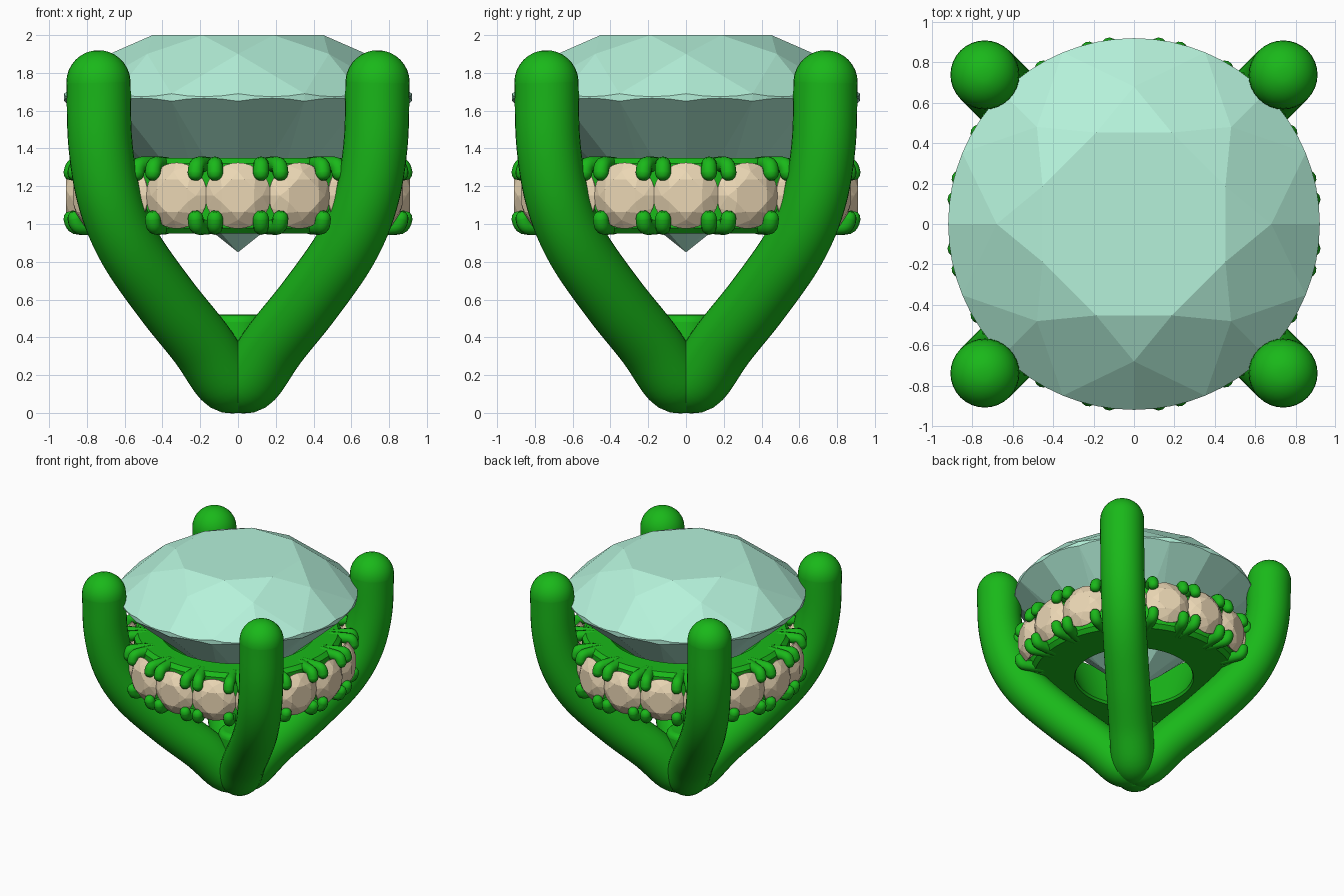
import bpy, bmesh
from math import sin, cos, pi, radians
from mathutils import Vector, Matrix

if "Cube" in bpy.data.objects:
    bpy.data.objects.remove(bpy.data.objects["Cube"])


def material(name, rgb):
    m = bpy.data.materials.new(name)
    m.diffuse_color = (*rgb, 1)
    m.use_nodes = True
    m.node_tree.nodes["Principled BSDF"].inputs["Base Color"].default_value = m.diffuse_color
    return m


METAL = material("green_metal", (0.01, 0.48, 0.01))
GEM = material("mint_gem", (0.46, 0.88, 0.70))
SMALL = material("cream_gem", (0.83, 0.68, 0.46))


def finish(name, bm, mat, smooth=None):
    bmesh.ops.recalc_face_normals(bm, faces=bm.faces)
    me = bpy.data.meshes.new(name)
    bm.to_mesh(me)
    bm.free()
    me.materials.append(mat)
    ob = bpy.data.objects.new(name, me)
    bpy.context.collection.objects.link(ob)
    if smooth:
        bpy.ops.object.select_all(action='DESELECT')
        ob.select_set(True)
        bpy.context.view_layer.objects.active = ob
        bpy.ops.object.shade_smooth_by_angle(angle=radians(smooth))
    return ob


def polar(r, deg, z):
    return Vector((r * cos(radians(deg)), r * sin(radians(deg)), z))


def brilliant(segments):
    """Round brilliant: a cylinder cut by its facet planes, girdle at z = 0."""
    R, T, table, tip, g = 0.92, 0.49, 0.33, -0.82, 0.02
    bm = bmesh.new()
    bmesh.ops.create_cone(bm, cap_ends=True, segments=segments, radius1=R, radius2=R,
                          depth=table - tip,
                          matrix=Matrix.Translation((0, 0, (table + tip) / 2)))

    def cut(p, q, r):
        n = (q - p).cross(r - p).normalized()
        if n.dot(p) < 0:
            n = -n
        bmesh.ops.bisect_plane(bm, geom=bm.verts[:] + bm.edges[:] + bm.faces[:], dist=1e-5,
                               plane_co=p, plane_no=n, clear_outer=True)
        rim = [e for e in bm.edges if e.is_boundary]
        if rim:
            bmesh.ops.holes_fill(bm, edges=rim, sides=0)

    sz = table - (table - g) * (0.68 * cos(pi / 8) - T) / (R - T)
    lz = tip + (-g - tip) * 0.25 * cos(pi / 8) / R
    for k in range(8):
        a = 45 * k
        cut(polar(T, a + 22.5, table), polar(0.68, a, sz), polar(0.68, a + 45, sz))
        m = polar(R, a + 22.5, -g)
        cut(Vector((0, 0, tip)), m, m + polar(1, a + 112.5, 0))
    for k in range(8):
        a = 45 * k
        cut(polar(T, a - 22.5, table), polar(T, a + 22.5, table), polar(0.68, a, sz))
        for s in (-22.5, 22.5):
            cut(polar(0.68, a, sz), polar(R, a, g), polar(R, a + s, g))
            cut(polar(0.25, a, lz), polar(R, a, -g), polar(R, a + s, -g))
    bmesh.ops.remove_doubles(bm, verts=bm.verts, dist=1e-4)
    return bm


def tube(bm, pts, rad, matrix, sides, steps):
    """Round-ended tube along a smooth path of (radial, z) points."""
    P = [Vector((r, 0, z)) for r, z in pts]
    Q = [2 * P[0] - P[1]] + P + [2 * P[-1] - P[-2]]
    path = []
    for i in range(1, len(Q) - 2):
        a, b, c, d = Q[i - 1:i + 3]
        for s in range(steps):
            t = s / steps
            path.append(0.5 * (2 * b + (c - a) * t + (2 * a - 5 * b + 4 * c - d) * t * t
                               + (3 * b - a - 3 * c + d) * t ** 3))
    path.append(P[-1])
    tan = [(path[min(i + 1, len(path) - 1)] - path[max(i - 1, 0)]).normalized()
           for i in range(len(path))]
    n = max(3, sides // 4)
    caps = [pi / 2 * (k + 0.1) / n for k in range(n)][::-1]
    rings = [(path[0] - tan[0] * rad * sin(f), tan[0], rad * cos(f)) for f in caps]
    rings += [(p, t, rad) for p, t in zip(path, tan)]
    rings += [(path[-1] + tan[-1] * rad * sin(f), tan[-1], rad * cos(f)) for f in caps[::-1]]
    loops = []
    for p, t, r in rings:
        nrm = Vector((t.z, 0, -t.x))
        loops.append([bm.verts.new(matrix @ (p + r * (nrm * cos(2 * pi * j / sides)
                      + Vector((0, 1, 0)) * sin(2 * pi * j / sides)))) for j in range(sides)])
    for A, B in zip(loops, loops[1:]):
        for j in range(sides):
            k = (j + 1) % sides
            bm.faces.new((A[j], A[k], B[k], B[j]))
    bm.faces.new(loops[0])
    bm.faces.new(loops[-1])


def lathe(profile, segments):
    bm = bmesh.new()
    rows = [[bm.verts.new(polar(r, 360 * j / segments, z)) for j in range(segments)]
            for r, z in profile]
    for A, B in zip(rows, rows[1:] + rows[:1]):
        for j in range(segments):
            k = (j + 1) % segments
            bm.faces.new((A[j], A[k], B[k], B[j]))
    return bm


# Centre stone
centre = finish("centre_stone", brilliant(64), GEM)
centre.location.z = 1.67

# Four main prongs meeting at the base
bm = bmesh.new()
prong = [(0, 0.17), (0.1, 0.185), (0.28, 0.37), (0.54, 0.60), (0.81, 0.875),
         (0.96, 1.13), (1.03, 1.42), (1.045, 1.75)]
for k in range(4):
    tube(bm, prong, 0.17, Matrix.Rotation(pi / 4 + k * pi / 2, 4, 'Z'), 32, 6)
finish("main_prongs", bm, METAL, 60)

# Hub filling the crotch between the prongs
bm = bmesh.new()
bmesh.ops.create_cone(bm, cap_ends=True, segments=32, radius1=0.15, radius2=0.15, depth=0.44,
                      matrix=Matrix.Translation((0, 0, 0.30)))
hub = finish("prong_hub", bm, METAL, 40)
bev = hub.modifiers.new("round", 'BEVEL')
bev.width, bev.segments = 0.04, 4

# Under-gallery band carrying the small stones
band = lathe([(0.60, 1.35), (0.77, 1.35), (0.80, 1.32), (0.80, 0.98), (0.77, 0.95),
              (0.46, 0.95), (0.45, 0.97)], 96)
finish("halo_band", band, METAL, 40)

# Small stones and their claws
bm = bmesh.new()
first = None
claw = [(0.70, 1.313), (0.84, 1.315), (0.872, 1.30), (0.882, 1.27)]
for k in range(16):
    rot = Matrix.Rotation(k * pi / 8, 4, 'Z')
    if first is None:
        ob = first = finish("halo_stone", brilliant(32), SMALL)
    else:
        ob = bpy.data.objects.new(f"halo_stone_{k + 1}", first.data)
        bpy.context.collection.objects.link(ob)
    ob.matrix_world = (rot @ Matrix.Translation((0.848, 0, 1.15))
                       @ Matrix.Rotation(pi / 2, 4, 'Y') @ Matrix.Scale(0.19, 4))
    for off in (-0.122, 0.122):
        m = rot @ Matrix.Translation((0, off, 0))
        tube(bm, claw, 0.042, m, 12, 3)
        tube(bm, [(r, 2.3 - z) for r, z in claw], 0.042, m, 12, 3)
finish("halo_claws", bm, METAL, 60)
